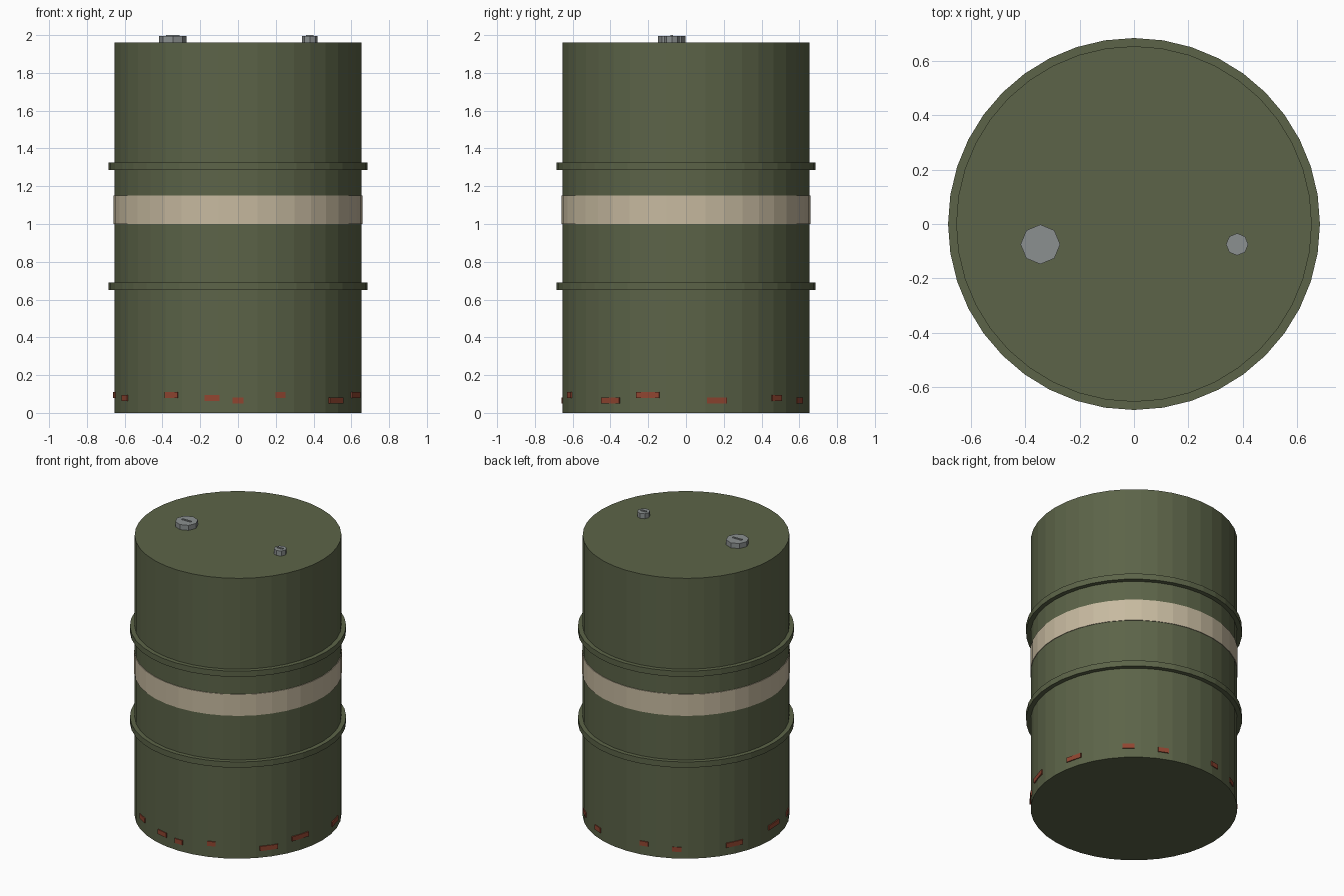
import bpy, bmesh, math
from mathutils import Matrix, Vector

cube = bpy.data.objects.get("Cube")
if cube:
    bpy.data.objects.remove(cube, do_unlink=True)


def material(name, rgb):
    m = bpy.data.materials.new(name)
    m.use_nodes = True
    color = (*rgb, 1.0)
    m.diffuse_color = color
    m.node_tree.nodes["Principled BSDF"].inputs["Base Color"].default_value = color
    return m


olive = material("olive_green_paint", (0.107, 0.127, 0.065))
cream = material("cream_stripe", (0.57, 0.49, 0.35))
steel = material("grey_steel", (0.26, 0.28, 0.28))
rust = material("rust_red", (0.28, 0.06, 0.03))


def finish(name, bm, mat):
    bmesh.ops.recalc_face_normals(bm, faces=bm.faces[:])
    mesh = bpy.data.meshes.new(name)
    bm.to_mesh(mesh)
    bm.free()
    mesh.materials.append(mat)
    obj = bpy.data.objects.new(name, mesh)
    bpy.context.collection.objects.link(obj)
    return obj


def cylinder(name, r, z0, z1, mat, sides=40, x=0.0, y=0.0):
    bm = bmesh.new()
    bmesh.ops.create_cone(bm, cap_ends=True, segments=sides, radius1=r, radius2=r,
                          depth=z1 - z0,
                          matrix=Matrix.Translation((x, y, (z0 + z1) / 2)))
    return finish(name, bm, mat)


def box(name, size, matrix, mat):
    bm = bmesh.new()
    bmesh.ops.create_cube(bm, size=1, matrix=matrix @ Matrix.Diagonal((*size, 1)))
    return finish(name, bm, mat)


# Drum body, rolling hoops and painted stripe
R = 0.655
TOP = 1.96
cylinder("drum_body", R, 0, TOP, olive)
for label, z in (("lower", 0.67), ("upper", 1.305)):
    cylinder(label + "_hoop", 0.685, z - 0.02, z + 0.02, olive)
cylinder("painted_stripe", R + 0.004, 1.0, 1.15, cream)

# Bung caps with a thin bar on each
for label, x, r, bar in (("large", -0.345, 0.073, 0.07), ("small", 0.38, 0.041, 0.04)):
    cylinder(label + "_bung", r, TOP, 1.995, steel, 8, x, -0.075)
    box(label + "_bung_bar", (bar, 0.012, 0.01),
        Matrix.Translation((x, -0.075, 1.995)), steel)

# Rust patches around the foot: angle, height, width
patches = [
    (14.5, 0.065, 0.11), (47, 0.08, 0.075), (66.5, 0.065, 0.07), (101, 0.08, 0.06),
    (120, 0.065, 0.06), (153, 0.07, 0.12), (183, 0.095, 0.12), (204, 0.08, 0.07),
    (237.5, 0.095, 0.08), (258, 0.08, 0.08), (270, 0.065, 0.06), (290, 0.095, 0.055),
    (322.4, 0.065, 0.12), (342, 0.095, 0.13),
]
for i, (angle, z, width) in enumerate(patches, 1):
    spin = Matrix.Rotation(math.radians(angle), 4, "Z")
    box(f"rust_patch_{i}", (0.009, width, 0.032),
        spin @ Matrix.Translation(Vector((R, 0, z))), rust)
